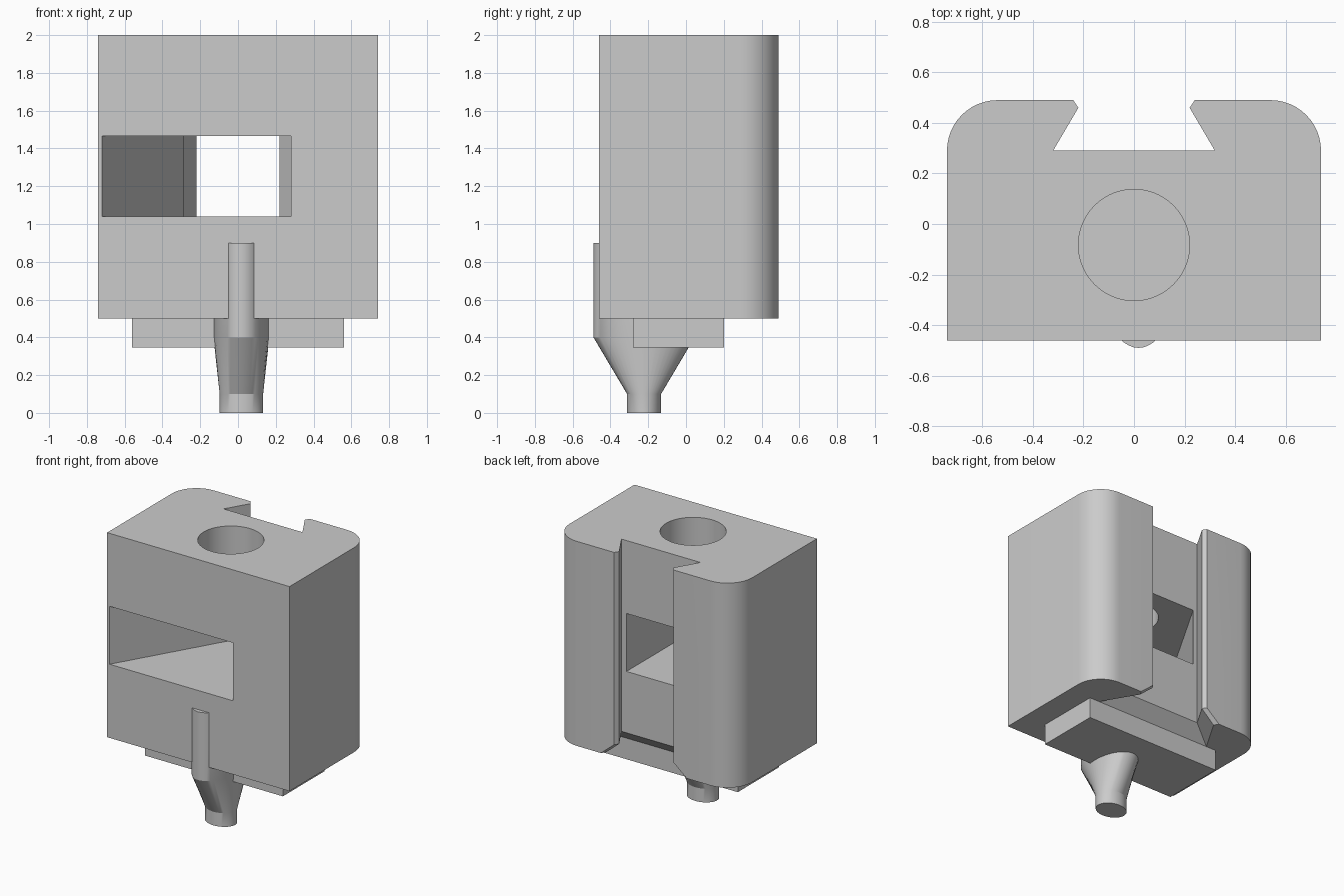
import bpy
import bmesh
from math import cos, sin, pi, radians

cube = bpy.data.objects.get("Cube")
if cube:
    bpy.data.objects.remove(cube, do_unlink=True)

gray = bpy.data.materials.new("light_gray")
gray.use_nodes = True
gray.diffuse_color = (0.6, 0.6, 0.6, 1)
gray.node_tree.nodes["Principled BSDF"].inputs["Base Color"].default_value = (0.6, 0.6, 0.6, 1)


def loft(name, rings):
    """Join matching (outline, z) rings into a closed solid."""
    bm = bmesh.new()
    loops = [[bm.verts.new((x, y, z)) for x, y in pts] for pts, z in rings]
    for a, b in zip(loops, loops[1:]):
        for i in range(len(a)):
            j = (i + 1) % len(a)
            bm.faces.new((a[i], a[j], b[j], b[i]))
    bm.faces.new(loops[0][::-1])
    bm.faces.new(loops[-1])
    bmesh.ops.recalc_face_normals(bm, faces=bm.faces)
    mesh = bpy.data.meshes.new(name)
    bm.to_mesh(mesh)
    bm.free()
    mesh.materials.append(gray)
    obj = bpy.data.objects.new(name, mesh)
    bpy.context.collection.objects.link(obj)
    return obj


def ellipse(cx, cy, rx, ry, n=48):
    return [(cx + rx * cos(2 * pi * i / n), cy + ry * sin(2 * pi * i / n)) for i in range(n)]


def mirrored(half):
    return half + [(-x, y) for x, y in reversed(half)]


def select_only(obj):
    bpy.ops.object.select_all(action='DESELECT')
    obj.select_set(True)
    bpy.context.view_layer.objects.active = obj


def cut(obj, cutter):
    mod = obj.modifiers.new("cut", 'BOOLEAN')
    mod.operation = 'DIFFERENCE'
    mod.solver = 'EXACT'
    mod.object = cutter
    select_only(obj)
    bpy.ops.object.modifier_apply(modifier=mod.name)
    bpy.data.objects.remove(cutter, do_unlink=True)


def smooth(obj):
    select_only(obj)
    bpy.ops.object.shade_smooth_by_angle(angle=radians(25))


# Main block: rounded back corners and a dovetail slot down the back
corner = [(0.54 + 0.2 * cos(pi / 2 * i / 12), 0.29 + 0.2 * sin(pi / 2 * i / 12))
          for i in range(13)]
half = [(0.74, -0.46)] + corner + [(0.24, 0.49), (0.22, 0.46), (0.32, 0.29)]
outline = mirrored(half)
body = loft("main_block", [(outline, 0.5), (outline, 2.0)])


# Flared entry at the bottom of the slot, each wall spreading at 45 degrees
def flare(d):
    return mirrored([(0.313 + 1.2 * d, 0.6),
                     (0.22 + 1.18 * d, 0.46 - 0.033 * d),
                     (0.32 + 1.756 * d, 0.29 - d)])


cut(body, loft("flare_cutter", [(flare(d), 0.59 - d) for d in (0.1, -0.01)]))

# Window with one slanted side, open from the front through to the slot
window = [(-0.726, -0.47), (0.28, -0.47), (0.28, 0.3), (-0.279, 0.3)]
cut(body, loft("window_cutter", [(window, 1.04), (window, 1.465)]))

# Round hole from the top into the window
bore = ellipse(0, -0.083, 0.22, 0.22, 64)
cut(body, loft("bore_cutter", [(bore, 1.25), (bore, 2.1)]))
smooth(body)

# Plate under the block
plate = [(-0.56, -0.28), (0.56, -0.28), (0.56, 0.2), (-0.56, 0.2)]
loft("base_plate", [(plate, 0.345), (plate, 0.5)])

# Tapered nozzle whose upper part breaks through the front face
tip = ellipse(0.018, -0.222, 0.115, 0.09)
top = ellipse(0.018, -0.222, 0.148, 0.268)
nozzle = loft("nozzle", [(tip, 0), (tip, 0.1), (top, 0.4), (top, 0.9)])
smooth(nozzle)
